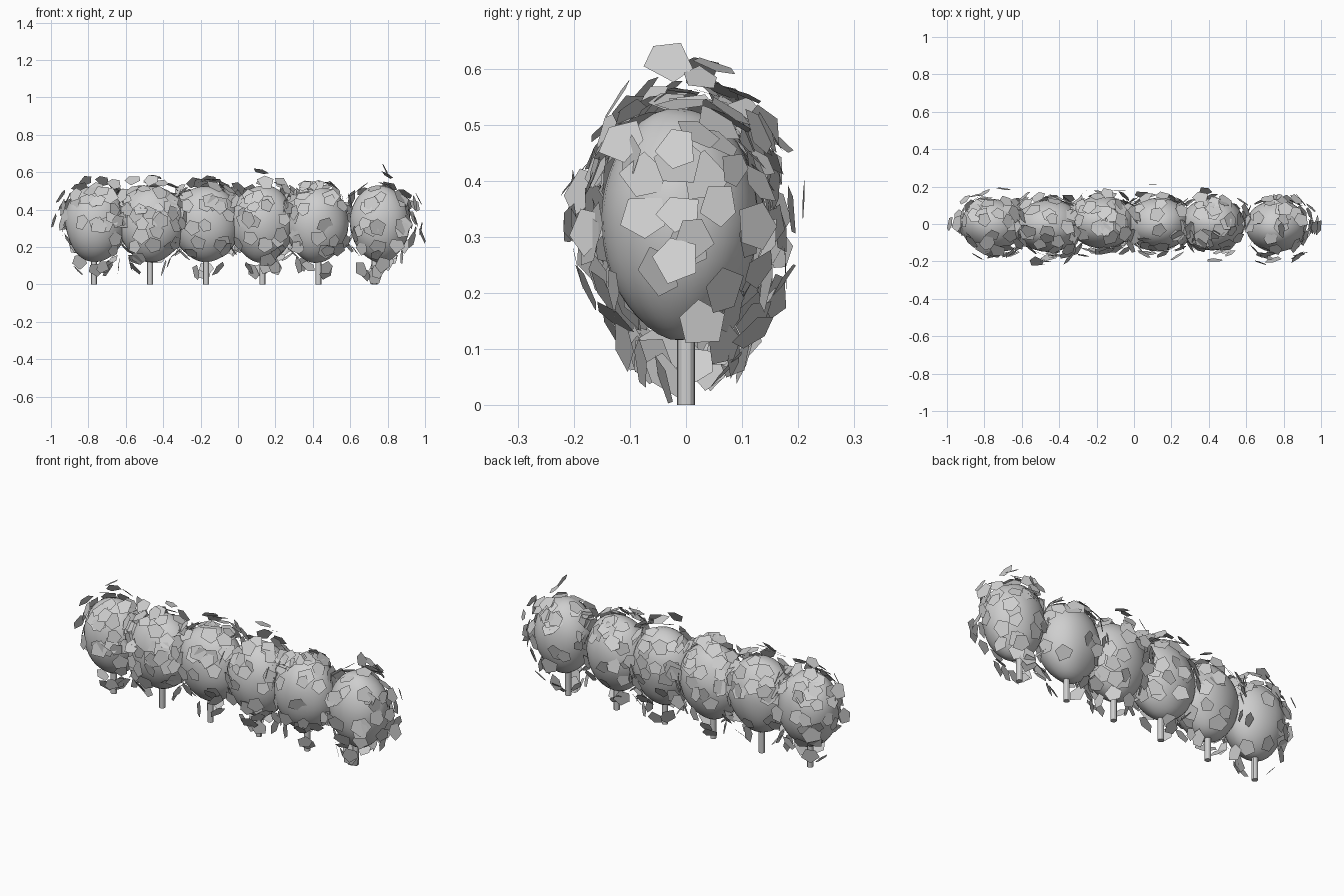
import bpy, bmesh, math, random
from mathutils import Vector, noise

random.seed(21)
if "Cube" in bpy.data.objects:
    bpy.data.objects.remove(bpy.data.objects["Cube"])

grey = bpy.data.materials.new("pale_grey")
grey.use_nodes = True
grey.diffuse_color = (0.62, 0.62, 0.62, 1)
grey.node_tree.nodes["Principled BSDF"].inputs["Base Color"].default_value = grey.diffuse_color

SPACING, FIRST = 0.3, -0.77
# Per crown: x shift, y shift, half width, number of loose low leaves
CROWNS = [(0.01, -0.005, 0.165, 9), (0.01, -0.01, 0.18, 6), (0, 0.01, 0.18, 4),
          (0, 0, 0.172, 8), (-0.01, 0, 0.17, 5), (0.03, -0.01, 0.16, 10)]


def finish(bm, name, smooth):
    mesh = bpy.data.meshes.new(name)
    bm.to_mesh(mesh)
    bm.free()
    mesh.materials.append(grey)
    for p in mesh.polygons:
        p.use_smooth = smooth
    obj = bpy.data.objects.new(name, mesh)
    bpy.context.collection.objects.link(obj)


def crown_point(d, center, radii):
    """Egg-shaped, gently uneven crown surface in direction d."""
    wobble = 1 + 0.04 * noise.noise(d * 1.2 + center * 9)
    taper = 1 + 0.07 * d.z
    return center + Vector((d.x * radii.x * taper, d.y * radii.y * taper, d.z * radii.z)) * wobble


def add_leaf(bm, pos, normal, size):
    """Flat five-sided leaf facing along normal."""
    side = normal.orthogonal().normalized()
    up = normal.cross(side)
    turn = random.uniform(0, math.tau)
    ring = []
    for i in range(5):
        a = turn + math.tau * (i + random.uniform(-0.17, 0.17)) / 5
        r = size * random.uniform(0.85, 1.1)
        ring.append(pos + (side * math.cos(a) + up * math.sin(a)) * r)
    lift = Vector((0, 0, max(0, -min(p.z for p in ring))))
    bm.faces.new([bm.verts.new(p + lift) for p in ring])


shapes = [(Vector((FIRST + SPACING * i + dx, dy, 0.322)), Vector((rx, 0.14, 0.204)))
          for i, (dx, dy, rx, _) in enumerate(CROWNS)]


def inside_other(p, own):
    return any(c is not own and sum(((p[k] - c[k]) / r[k]) ** 2 for k in range(3)) < 1
               for c, r in shapes)


leaves = bmesh.new()
for i, (c, radii) in enumerate(shapes):
    # Smooth crown
    bm = bmesh.new()
    bmesh.ops.create_uvsphere(bm, u_segments=32, v_segments=20, radius=1)
    for v in bm.verts:
        v.co = crown_point(v.co.normalized(), c, radii)
    finish(bm, f"crown_{i + 1}", True)

    # Stem
    x = FIRST + SPACING * i
    bpy.ops.mesh.primitive_cylinder_add(vertices=12, radius=0.016, depth=0.2, location=(x, 0, 0.1))
    stem = bpy.context.object
    stem.name = f"stem_{i + 1}"
    stem.data.materials.append(grey)
    bpy.ops.object.shade_smooth_by_angle()

    # Leaves hugging the crown, densest above its middle
    placed = 0
    while placed < 62:
        d = Vector([random.gauss(0, 1) for _ in range(3)]).normalized()
        if d.z < -0.75 or (d.z < -0.1 and random.random() < 0.45):
            continue
        n = Vector([d[k] / radii[k] for k in range(3)]).normalized()
        p = crown_point(d, c, radii) + n * random.triangular(0, 0.075, 0.01)
        if inside_other(p, c):
            continue
        tilt = Vector([random.uniform(-0.35, 0.35) for _ in range(3)])
        add_leaf(leaves, p, (n + tilt).normalized(), random.uniform(0.037, 0.05))
        placed += 1

    # Loose leaves hanging below the crown
    for _ in range(CROWNS[i][3]):
        a = random.uniform(0, math.tau)
        reach = random.uniform(0.06, 0.15)
        p = Vector((x + math.cos(a) * reach, math.sin(a) * reach, 0.03 + reach * random.uniform(0.4, 0.9)))
        n = Vector((math.cos(a), math.sin(a), random.uniform(-1, 0)))
        add_leaf(leaves, p, n.normalized(), random.uniform(0.038, 0.05))

# Outermost leaves at the ends and the peaks of the row
for pos, normal in [((-0.985, 0, 0.34), (-1, 0.2, 0.3)), ((0.985, -0.02, 0.26), (1, -0.2, 0.4)),
                    ((0.79, -0.03, 0.61), (1, 0.1, 0.5)), ((-0.8, 0.02, 0.6), (-0.6, 0, 1)),
                    ((0.12, 0.05, 0.605), (0.2, 0.3, 1)), ((0.73, -0.04, 0.045), (0.2, -1, -0.3))]:
    add_leaf(leaves, Vector(pos), Vector(normal).normalized(), 0.045)
finish(leaves, "leaves", False)
